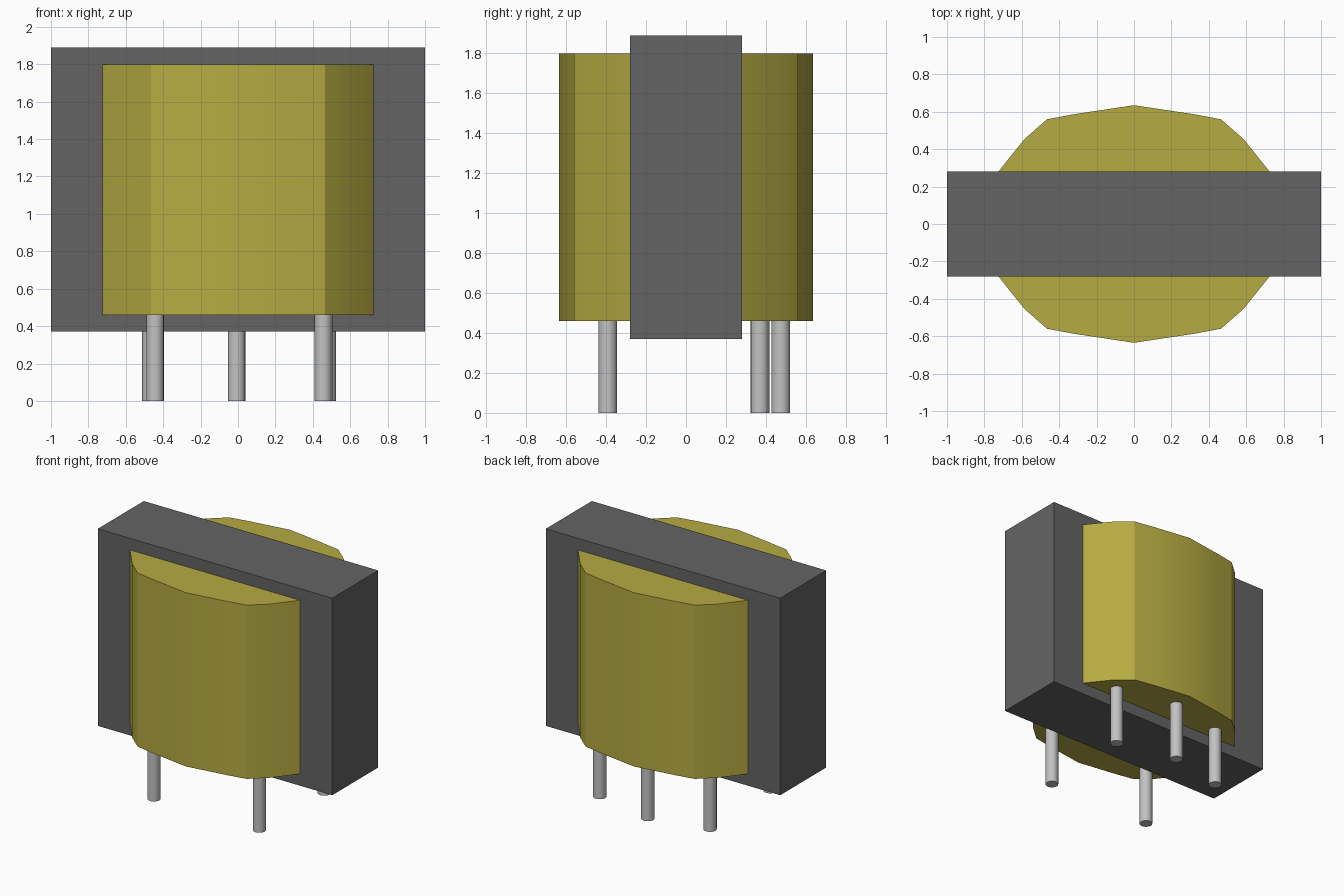
import bpy, bmesh, math

cube = bpy.data.objects.get("Cube")
if cube:
    bpy.data.objects.remove(cube, do_unlink=True)


def material(name, rgb):
    m = bpy.data.materials.new(name)
    m.use_nodes = True
    m.diffuse_color = (*rgb, 1)
    m.node_tree.nodes["Principled BSDF"].inputs["Base Color"].default_value = (*rgb, 1)
    return m


grey = material("dark grey ferrite", (0.127, 0.127, 0.127))
yellow = material("yellow tape", (0.47, 0.41, 0.055))
metal = material("pin metal", (0.54, 0.54, 0.54))


def prism(name, outline, z0, z1, mat, smooth=None):
    """Extrude a counter-clockwise outline from z0 to z1."""
    bm = bmesh.new()
    base = bm.faces.new([bm.verts.new((x, y, z0)) for x, y in outline])
    new = bmesh.ops.extrude_face_region(bm, geom=[base], use_keep_orig=True)["geom"]
    bmesh.ops.translate(bm, vec=(0, 0, z1 - z0),
                        verts=[v for v in new if isinstance(v, bmesh.types.BMVert)])
    bmesh.ops.recalc_face_normals(bm, faces=bm.faces)
    mesh = bpy.data.meshes.new(name)
    bm.to_mesh(mesh)
    bm.free()
    mesh.materials.append(mat)
    obj = bpy.data.objects.new(name, mesh)
    bpy.context.collection.objects.link(obj)
    if smooth:
        bpy.ops.object.select_all(action='DESELECT')
        obj.select_set(True)
        bpy.context.view_layer.objects.active = obj
        bpy.ops.object.shade_smooth_by_angle(angle=math.radians(smooth))
    return obj


# Rectangular ferrite core
prism("core", [(-1, -.28), (1, -.28), (1, .28), (-1, .28)], 0.37, 1.89, grey)

# Winding bulging out of both faces of the core: one quarter outline, mirrored
quarter = [(.725, .28), (.585, .455), (.465, .56), (.32, .587), (0, .635)]
half = quarter + [(-x, y) for x, y in quarter[-2::-1]]
prism("winding", half + [(-x, -y) for x, y in half], 0.46, 1.80, yellow, 25)

# Connection pins: two in front, three behind
pins = {
    "front_pin_right": (-.443, -.392), "front_pin_left": (.457, -.392),
    "back_pin_right": (-.465, .37), "back_pin_middle": (-.007, .475),
    "back_pin_left": (.477, .37),
}
R, SIDES = 0.047, 16
for name, (px, py) in pins.items():
    ring = [(px + R * math.cos(2 * math.pi * i / SIDES),
             py + R * math.sin(2 * math.pi * i / SIDES)) for i in range(SIDES)]
    prism(name, ring, 0, 0.47, metal, 30)
